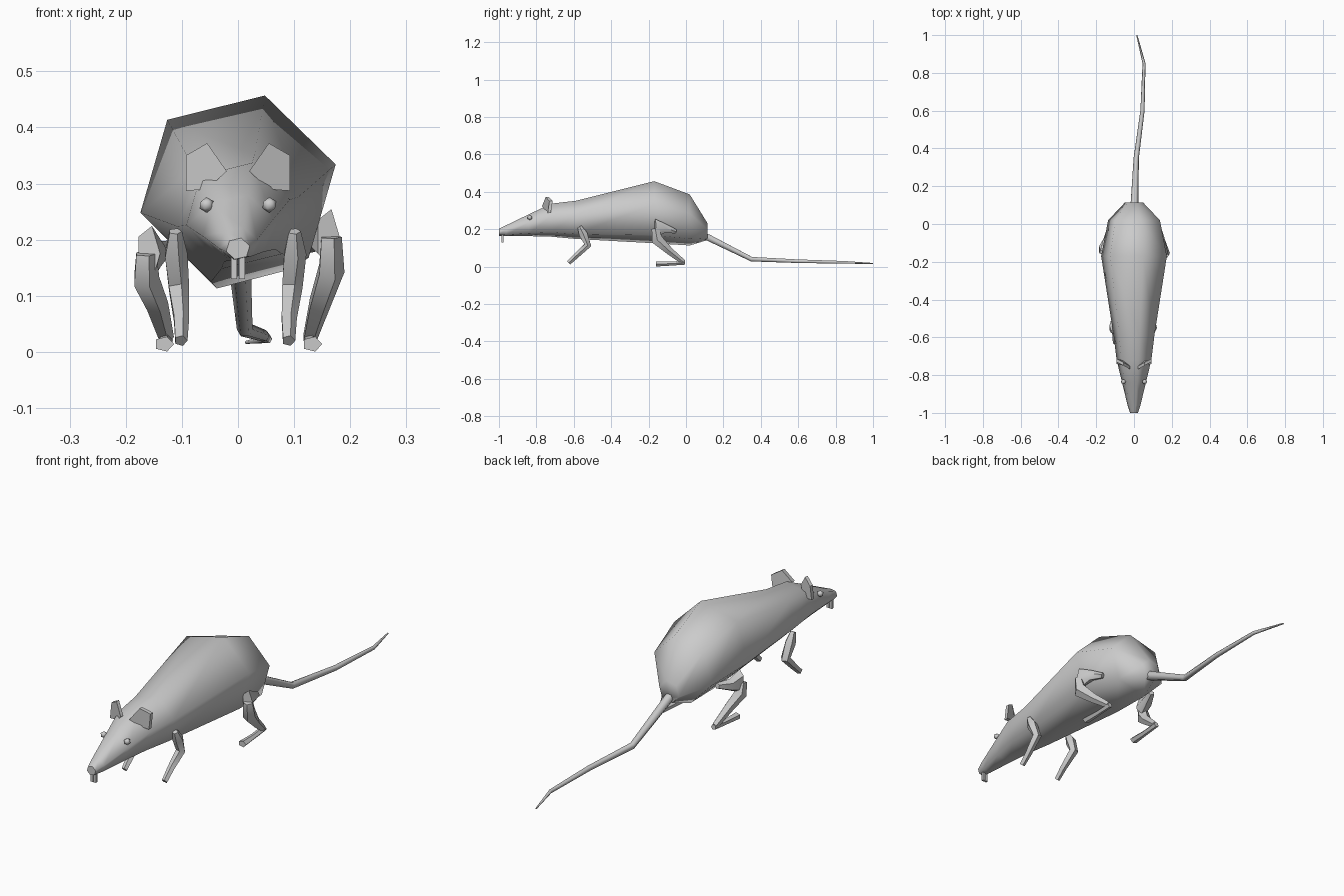
import bpy, bmesh, math
from mathutils import Vector

if "Cube" in bpy.data.objects:
    bpy.data.objects.remove(bpy.data.objects["Cube"])


def finish(name, bm, angle):
    bmesh.ops.recalc_face_normals(bm, faces=bm.faces)
    me = bpy.data.meshes.new(name)
    bm.to_mesh(me)
    bm.free()
    ob = bpy.data.objects.new(name, me)
    bpy.context.collection.objects.link(ob)
    bpy.ops.object.select_all(action='DESELECT')
    ob.select_set(True)
    bpy.context.view_layer.objects.active = ob
    bpy.ops.object.shade_smooth_by_angle(angle=math.radians(angle))
    return ob


def skin(name, rings, angle=62):
    """Join equal-length rings of points into a capped, smooth shell."""
    bm = bmesh.new()
    loops = [[bm.verts.new(p) for p in r] for r in rings]
    n = len(loops[0])
    for a, b in zip(loops, loops[1:]):
        for i in range(n):
            j = (i + 1) % n
            bm.faces.new((a[i], a[j], b[j], b[i]))
    bm.faces.new(loops[0])
    bm.faces.new(loops[-1])
    return finish(name, bm, angle)


def limb(name, path, sides=5):
    """Tube along (x, y, z, half width in x, half depth) points."""
    pts = [Vector(p[:3]) for p in path]
    rings = []
    for i, p in enumerate(path):
        d = (pts[min(i + 1, len(pts) - 1)] - pts[max(i - 1, 0)]).normalized()
        u = (Vector((1, 0, 0)) - d * d.x).normalized()
        v = d.cross(u)
        rings.append([pts[i] + u * p[3] * math.cos(t) + v * p[4] * math.sin(t)
                      for t in (2 * math.pi * k / sides for k in range(sides))])
    return skin(name, rings)


# body and head: twisted hexagon sections (y, low z, high z, half width)
sections = [(-1.0, .165, .203, .021), (-.96, .163, .222, .034),
            (-.84, .163, .28, .063), (-.72, .16, .337, .092),
            (-.59, .148, .352, .108), (-.17, .125, .457, .174),
            (.02, .113, .386, .137), (.115, .142, .232, .047)]
rings = []
for y, lo, hi, w in sections:
    ring = []
    for k in range(6):
        t = math.radians(14.5 + 60 * k)
        ring.append((w * math.cos(t) / .968, y,
                     (lo + hi) / 2 + (hi - lo) / 2 * math.sin(t) / .964))
    rings.append(ring)
skin("body", rings, 65)

# tail
limb("tail", [(0, .07, .175, .022, .022), (.003, .12, .155, .02, .02),
              (.012, .35, .04, .014, .014), (.045, .6, .029, .011, .011),
              (.053, .85, .023, .008, .008), (.015, 1.0, .017, .003, .003)], 6)

for s, side in ((1, "right"), (-1, "left")):
    # ear: thin bent leaf
    leaf = [(.02, -.765, .322), (.055, -.745, .372), (.093, -.725, .35), (.093, -.735, .287), (.055, -.735, .29)]
    skin("ear_" + side, [[(s * x, y + dy, z) for x, y, z in leaf]
                         for dy in (-.005, .012)], 40)

    # eye
    bm = bmesh.new()
    bmesh.ops.create_icosphere(bm, subdivisions=1, radius=.014)
    bmesh.ops.translate(bm, vec=(s * .056, -.835, .262), verts=bm.verts)
    finish("eye_" + side, bm, 60)

    # tooth
    bm = bmesh.new()
    bmesh.ops.create_cube(bm, size=1)
    bmesh.ops.scale(bm, vec=(.011, .01, .05), verts=bm.verts)
    bmesh.ops.translate(bm, vec=(s * .007, -.982, .155), verts=bm.verts)
    finish("tooth_" + side, bm, 30)

    # front leg
    o = 0 if s > 0 else .012
    limb("front_leg_" + side, [
        (s * (.1 + o), -.57, .215, .012, .012),
        (s * (.1 + o), -.55, .175, .022, .024),
        (s * (.095 + o), -.525, .115, .02, .02),
        (s * (.09 + o), -.585, .06, .015, .015),
        (s * (.09 + o), -.628, .02, .012, .013)])

    # hind thigh, shank and foot
    dz = 0 if s > 0 else -.03
    dy = 0 if s > 0 else .02
    limb("thigh_" + side, [
        (s * .125, -.055 + dy, .188, .015, .012),
        (s * .145, -.11 + dy, .205 + dz, .025, .024),
        (s * .16, -.165 + dy, .205 + dz, .022, .052)])
    limb("shank_" + side, [
        (s * .165, -.165 + dy, .205 + dz, .02, .02),
        (s * .165, -.155 + dy, .145 + dz * .5, .025, .032),
        (s * .145, -.09, .085, .021, .021),
        (s * .128, -.015, .025, .014, .014)])
    limb("hind_foot_" + side, [
        (s * .128, -.005, .022, .012, .012),
        (s * .13, -.08, .016, .013, .011),
        (s * .132, -.16, .014, .018, .014)])
